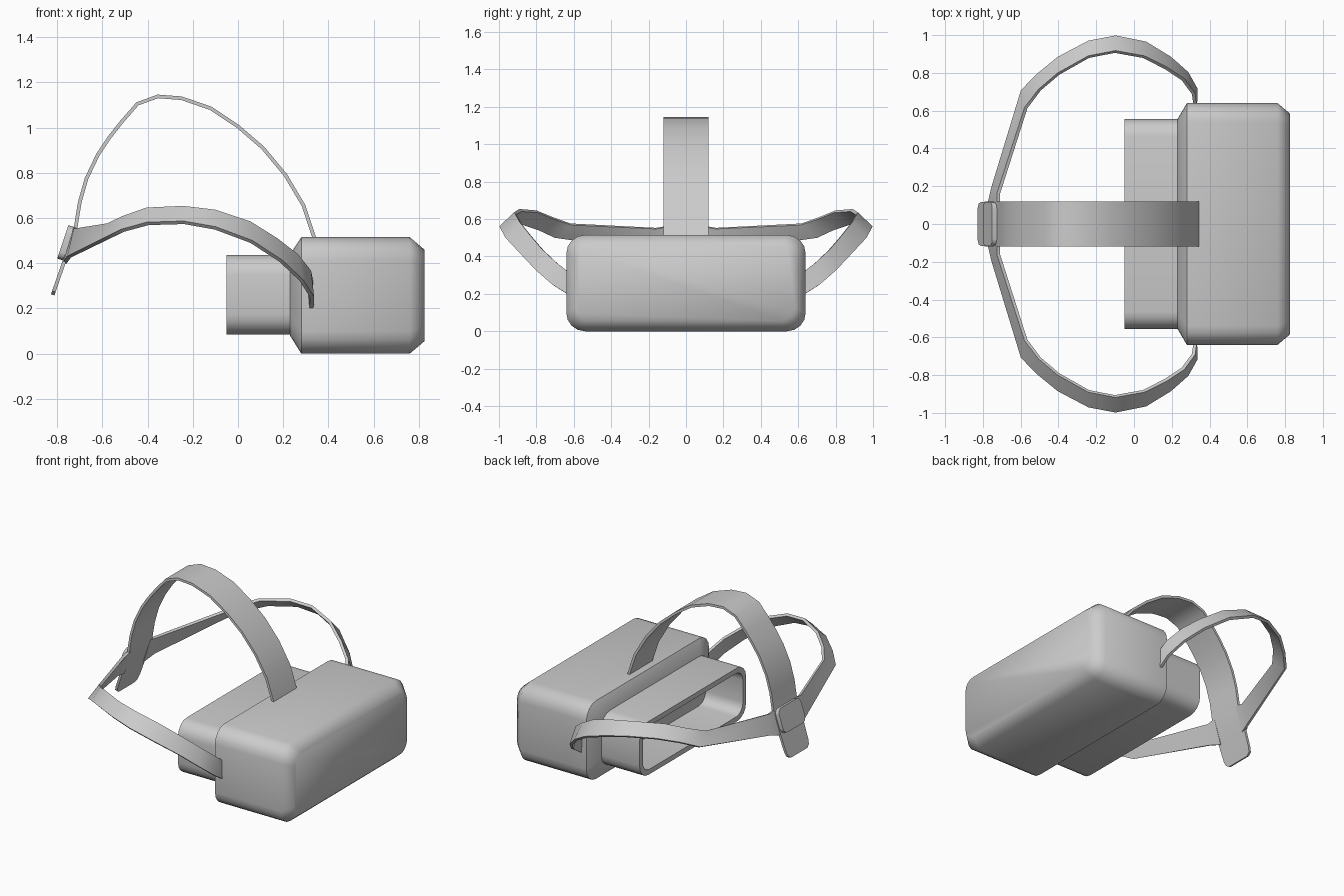
import bpy, bmesh, math

if "Cube" in bpy.data.objects:
    bpy.data.objects.remove(bpy.data.objects["Cube"])


def make_object(name, bm):
    bmesh.ops.recalc_face_normals(bm, faces=bm.faces)
    mesh = bpy.data.meshes.new(name)
    bm.to_mesh(mesh)
    bm.free()
    obj = bpy.data.objects.new(name, mesh)
    bpy.context.collection.objects.link(obj)
    return obj


def finish(obj, angle=35):
    bpy.ops.object.select_all(action='DESELECT')
    obj.select_set(True)
    bpy.context.view_layer.objects.active = obj
    for m in list(obj.modifiers):
        bpy.ops.object.modifier_apply(modifier=m.name)
    bpy.ops.object.shade_smooth_by_angle(angle=math.radians(angle))


def rounded_ring(bm, x, hy, z0, z1, r, seg=4):
    """Rounded rectangle in the yz plane."""
    ring = []
    for k, (cy, cz) in enumerate(((hy - r, z1 - r), (r - hy, z1 - r),
                                  (r - hy, z0 + r), (hy - r, z0 + r))):
        for i in range(seg + 1):
            a = math.pi / 2 * (k + i / seg)
            ring.append(bm.verts.new((x, cy + r * math.cos(a), cz + r * math.sin(a))))
    return ring


def loft(name, sections, cap_start, cap_end, angle):
    bm = bmesh.new()
    rings = [rounded_ring(bm, *s) for s in sections]
    n = len(rings[0])
    for a, b in zip(rings, rings[1:]):
        for i in range(n):
            bm.faces.new((a[i], a[(i + 1) % n], b[(i + 1) % n], b[i]))
    if cap_start:
        bm.faces.new(rings[0])
    if cap_end:
        bm.faces.new(rings[-1])
    obj = make_object(name, bm)
    finish(obj, angle)
    return obj


def ribbon(name, pairs, thickness, mirror=False):
    """Band between two edge paths, thickened and optionally mirrored in y."""
    bm = bmesh.new()
    rows = [(bm.verts.new(a), bm.verts.new(b)) for a, b in pairs]
    for (a, b), (c, d) in zip(rows, rows[1:]):
        bm.faces.new((a, b, d, c))
    obj = make_object(name, bm)
    s = obj.modifiers.new("thickness", 'SOLIDIFY')
    s.thickness = thickness
    s.offset = 0
    if mirror:
        m = obj.modifiers.new("mirror", 'MIRROR')
        m.use_axis = (False, True, False)
    finish(obj)
    return obj


# Main visor housing: x, half width, bottom, top, corner radius
loft("visor_housing", [
    (0.23, 0.555, 0.08, 0.44, 0.08),
    (0.28, 0.64, 0.0, 0.515, 0.10),
    (0.76, 0.64, 0.0, 0.515, 0.10),
    (0.825, 0.585, 0.055, 0.46, 0.07)], True, True, 50)

# Hollow cup that sits against the face
loft("face_cup", [
    (0.25, 0.555, 0.085, 0.437, 0.09),
    (-0.05, 0.555, 0.085, 0.437, 0.09),
    (-0.05, 0.522, 0.118, 0.404, 0.07),
    (0.222, 0.522, 0.118, 0.404, 0.07)], False, True, 40)

# Strap over the head, running down into the rear tab: x, z, half width
crown = [(0.345, 0.49, 0.12), (0.29, 0.655, 0.12), (0.21, 0.79, 0.12),
         (0.11, 0.91, 0.12), (0.0, 1.005, 0.12), (-0.12, 1.085, 0.12),
         (-0.25, 1.13, 0.12), (-0.355, 1.138, 0.12), (-0.445, 1.105, 0.12),
         (-0.515, 1.025, 0.12), (-0.57, 0.955, 0.12), (-0.62, 0.88, 0.12),
         (-0.67, 0.775, 0.12), (-0.70, 0.67, 0.12), (-0.718, 0.56, 0.12),
         (-0.768, 0.41, 0.12), (-0.806, 0.30, 0.115), (-0.815, 0.275, 0.107),
         (-0.82, 0.26, 0.085)]
ribbon("crown_strap", [((x, -w, z), (x, w, z)) for x, z, w in crown], 0.016)

# Side straps: lower edge point, upper edge point
ribbon("side_straps", [
    ((0.325, 0.62, 0.19), (0.325, 0.62, 0.31)),
    ((0.328, 0.715, 0.25), (0.315, 0.69, 0.365)),
    ((0.28, 0.80, 0.325), (0.26, 0.765, 0.435)),
    ((0.19, 0.88, 0.41), (0.17, 0.825, 0.505)),
    ((0.06, 0.96, 0.495), (0.05, 0.885, 0.58)),
    ((-0.10, 0.992, 0.555), (-0.10, 0.912, 0.63)),
    ((-0.24, 0.965, 0.58), (-0.24, 0.885, 0.647)),
    ((-0.40, 0.88, 0.575), (-0.40, 0.795, 0.64)),
    ((-0.51, 0.79, 0.545), (-0.50, 0.71, 0.605)),
    ((-0.592, 0.705, 0.505), (-0.572, 0.615, 0.572)),
    ((-0.748, 0.19, 0.428), (-0.718, 0.16, 0.55)),
    ((-0.768, 0.10, 0.40), (-0.718, 0.10, 0.56))], 0.018, mirror=True)

# Rounded adjuster pad on the outside of the rear tab
bpy.ops.mesh.primitive_cube_add(size=1, location=(-0.758, 0, 0.489),
                                rotation=(0, math.radians(18.4), 0))
pad = bpy.context.object
pad.name = "rear_adjuster_pad"
for v in pad.data.vertices:
    v.co.x *= 0.036
    v.co.y *= 0.23
    v.co.z *= 0.155
bm = bmesh.new()
bm.from_mesh(pad.data)
edges = [e for e in bm.edges if abs(e.verts[0].co.x - e.verts[1].co.x) > 0.01]
bmesh.ops.bevel(bm, geom=edges, offset=0.035, segments=4, profile=0.5, affect='EDGES')
bm.to_mesh(pad.data)
bm.free()
finish(pad)
